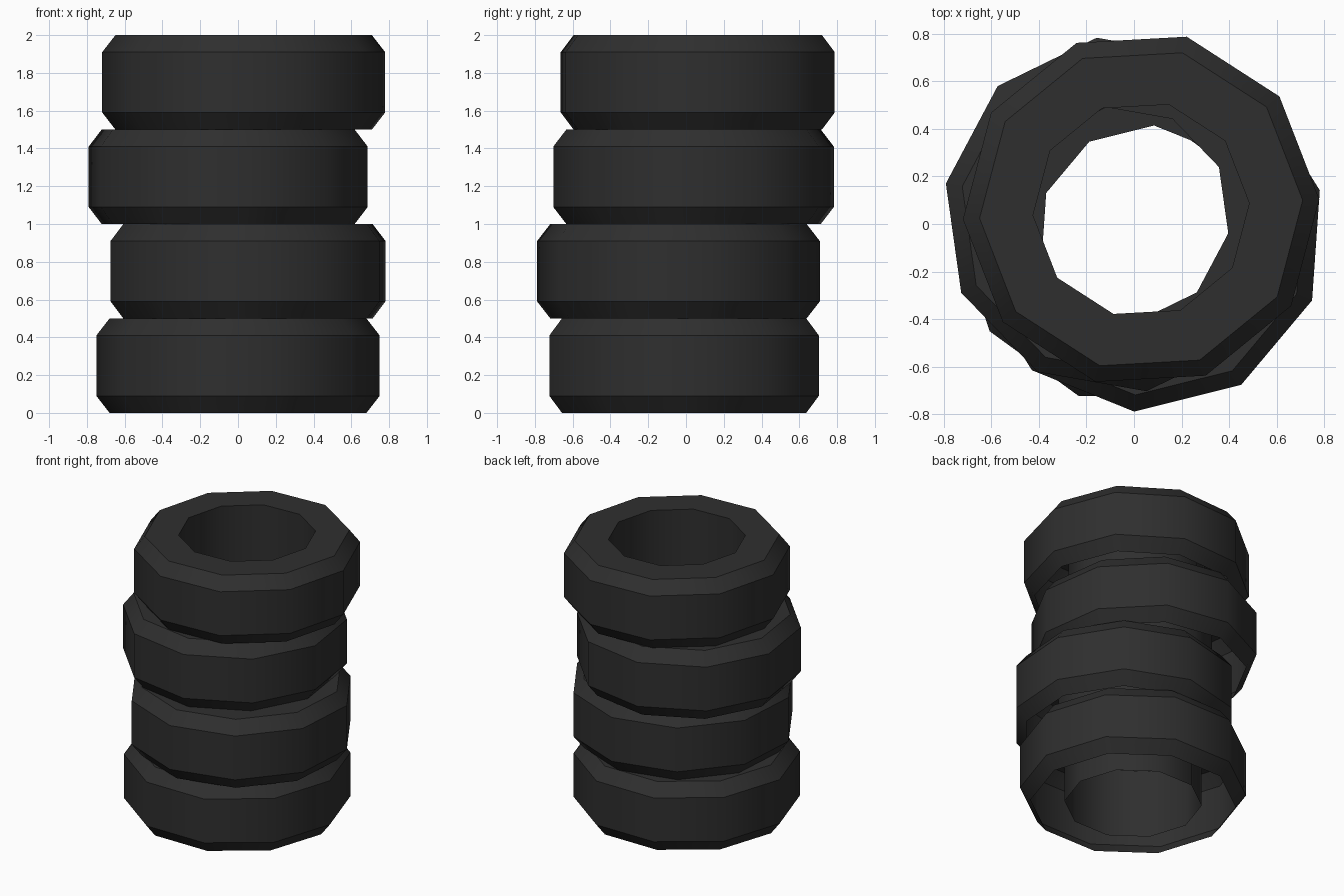
import bpy, bmesh, math

if "Cube" in bpy.data.objects:
    bpy.data.objects.remove(bpy.data.objects["Cube"])

SIDES = 10
HEIGHT = 0.5
# cross-section (radius, height): bore, top face, chamfered tread; open underneath
PROFILE = [(0.455, 0.0), (0.455, 0.5), (0.68, 0.5),
           (0.75, 0.41), (0.75, 0.09), (0.68, 0.0)]

rubber = bpy.data.materials.new("dark_rubber")
rubber.diffuse_color = (0.028, 0.028, 0.028, 1)
rubber.use_nodes = True
rubber.node_tree.nodes["Principled BSDF"].inputs["Base Color"].default_value = rubber.diffuse_color


def make_tyre(name, x, y, z, turn):
    """Spin the profile into a ten-sided tyre."""
    bm = bmesh.new()
    rings = []
    for i in range(SIDES):
        a = math.tau * i / SIDES + math.radians(turn)
        rings.append([bm.verts.new((r * math.cos(a), r * math.sin(a), h))
                      for r, h in PROFILE])
    for i in range(SIDES):
        p, q = rings[i], rings[(i + 1) % SIDES]
        for k in range(len(PROFILE) - 1):
            face = bm.faces.new((p[k], p[k + 1], q[k + 1], q[k]))
            face.smooth = True
    # rims stay crisp, the round direction is smooth
    for e in bm.edges:
        if abs(e.verts[0].co.z - e.verts[1].co.z) < 1e-4:
            e.smooth = False
    # top face is flat, so its radial edges do not matter
    mesh = bpy.data.meshes.new(name)
    bm.to_mesh(mesh)
    bm.free()
    mesh.materials.append(rubber)
    obj = bpy.data.objects.new(name, mesh)
    obj.location = (x, y, z)
    bpy.context.collection.objects.link(obj)


# loosely stacked tyres: offset and turn of each, bottom to top
STACK = [(0.0, -0.01, 0), (0.053, -0.04, 14), (-0.052, 0.04, -10), (0.03, 0.062, 3.2)]
for n, (x, y, turn) in enumerate(STACK):
    make_tyre(f"tyre_{n + 1}", x, y, n * HEIGHT, turn)
